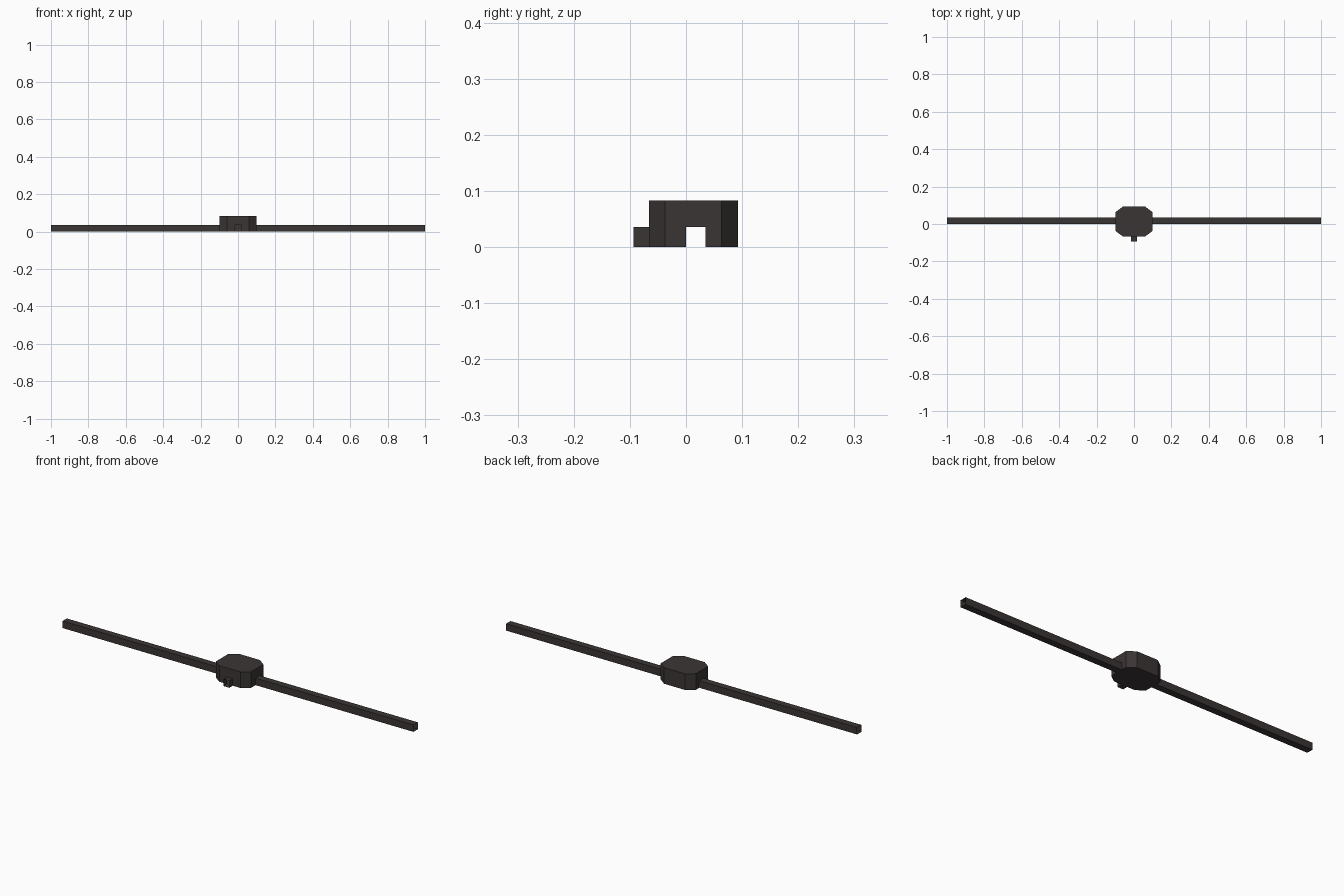
import bpy, bmesh

if "Cube" in bpy.data.objects:
    bpy.data.objects.remove(bpy.data.objects["Cube"])

mat = bpy.data.materials.new("dark_brown_grey")
mat.diffuse_color = (0.044, 0.036, 0.035, 1)
mat.use_nodes = True
mat.node_tree.nodes["Principled BSDF"].inputs["Base Color"].default_value = mat.diffuse_color

T = 0.036            # pipe height
H = 0.083            # hub height
PY0, PY1 = 0.0, 0.035  # pipe extent in y
NX = 0.016           # stub half width


def finish(name, bm):
    bmesh.ops.remove_doubles(bm, verts=bm.verts, dist=1e-5)
    bmesh.ops.triangulate(bm, faces=bm.faces[:])
    me = bpy.data.meshes.new(name)
    bm.to_mesh(me)
    bm.free()
    me.materials.append(mat)
    ob = bpy.data.objects.new(name, me)
    bpy.context.collection.objects.link(ob)
    return ob


def face(bm, pts):
    return bm.faces.new([bm.verts.new(p) for p in pts])


def tube(name, a0, a1, start, end, place):
    """Open-ended thin square pipe; place maps (along, across, z) to a point."""
    bm = bmesh.new()
    sec = [(a0, 0), (a1, 0), (a1, T), (a0, T)]
    mid = place((start + end) / 2, (a0 + a1) / 2, T / 2)
    for i in range(4):
        p, q = sec[i], sec[(i + 1) % 4]
        f = face(bm, [place(start, *p), place(start, *q), place(end, *q), place(end, *p)])
        f.normal_update()
        c = f.calc_center_median()
        if sum(f.normal[k] * (c[k] - mid[k]) for k in range(3)) < 0:
            f.normal_flip()
    return finish(name, bm)


# long pipes to both sides, and the short front stub
for side, label in ((1, "right"), (-1, "left")):
    tube(label + "_pipe", PY0, PY1, 0.1 * side, 1.0 * side, lambda s, a, z: (s, a, z))
tube("front_stub", -NX, NX, -0.066, -0.094, lambda s, a, z: (a, s, z))

# octagonal hub with openings where the pipes enter
ring = [(-0.06, -0.066), (0.06, -0.066), (0.1, -0.037), (0.1, 0.063),
        (0.06, 0.093), (-0.06, 0.093), (-0.1, 0.063), (-0.1, -0.037)]
openings = {0: [(-NX, -0.066), (NX, -0.066)],
            2: [(0.1, PY0), (0.1, PY1)],
            6: [(-0.1, PY1), (-0.1, PY0)]}
bm = bmesh.new()
face(bm, [(x, y, H) for x, y in ring])
face(bm, [(x, y, 0) for x, y in reversed(ring)])
for i in range(8):
    p, q = ring[i], ring[(i + 1) % 8]
    pts = [(*p, 0)]
    if i in openings:
        a, b = openings[i]
        pts += [(*a, 0), (*a, T), (*b, T), (*b, 0)]
    pts += [(*q, 0), (*q, H), (*p, H)]
    face(bm, pts)
finish("hub", bm)
